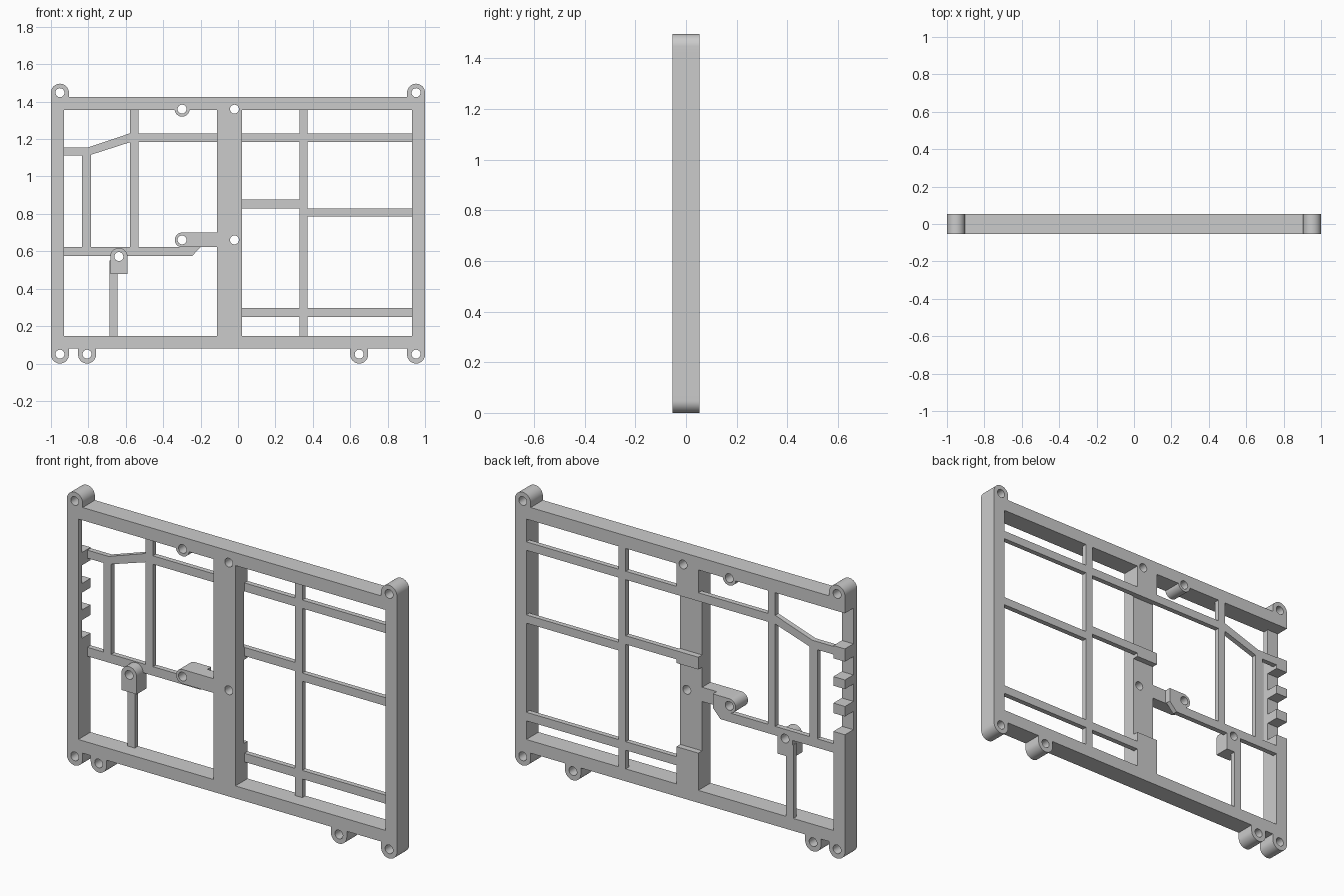
import bpy, bmesh, math

if "Cube" in bpy.data.objects:
    bpy.data.objects.remove(bpy.data.objects["Cube"])

FRONT, BACK = -0.053, 0.053
RAIL = 0.025          # front plane of the thin rails
HOLE_R = 0.024


def prism(name, pts, y0=FRONT, y1=BACK):
    """Extrude an x/z outline from y0 to y1."""
    bm = bmesh.new()
    face = bm.faces.new([bm.verts.new((x, y0, z)) for x, z in pts])
    ext = bmesh.ops.extrude_face_region(bm, geom=[face])
    for v in ext["geom"]:
        if isinstance(v, bmesh.types.BMVert):
            v.co.y = y1
    bmesh.ops.recalc_face_normals(bm, faces=bm.faces)
    me = bpy.data.meshes.new(name)
    bm.to_mesh(me)
    bm.free()
    ob = bpy.data.objects.new(name, me)
    bpy.context.collection.objects.link(ob)
    return ob


def box(name, x0, x1, z0, z1, y0=FRONT, y1=BACK):
    return prism(name, [(x0, z0), (x1, z0), (x1, z1), (x0, z1)], y0, y1)


def arc(cx, cz, r, a0, a1, n=24):
    return [(cx + r * math.cos(math.radians(a0 + (a1 - a0) * i / n)),
             cz + r * math.sin(math.radians(a0 + (a1 - a0) * i / n))) for i in range(n + 1)]


def combine(target, tool, op):
    """Apply a boolean and drop the tool."""
    mod = target.modifiers.new("b", 'BOOLEAN')
    mod.operation, mod.object, mod.solver = op, tool, 'EXACT'
    dg = bpy.context.evaluated_depsgraph_get()
    me = bpy.data.meshes.new_from_object(target.evaluated_get(dg))
    target.modifiers.clear()
    target.data = me
    bpy.data.objects.remove(tool)


# Outer frame: solid slab with the inside opened
frame = box("panel_frame", -1, 1, 0.08, 1.425)
combine(frame, box("opening", -0.93, 0.93, 0.148, 1.355, -0.2, 0.2), 'DIFFERENCE')

# Left bar recesses, leaving teeth at the back
for z0, z1 in [(0.69, 0.79), (0.845, 0.94), (0.99, 1.09), (1.16, 1.355)]:
    combine(frame, box("recess", -1.1, -0.9, z0, z1, -0.02, 0.2), 'DIFFERENCE')

parts = []
# Screw tabs: half-round ends above and below the frame
holes = []
for x in (-0.952, 0.952):
    parts.append(prism("top_tab", arc(x, 1.448, 0.048, 0, 180) + [(x - 0.048, 1.40), (x + 0.048, 1.40)]))
    holes.append((x, 1.448))
for x in (-0.952, -0.807, 0.648, 0.952):
    parts.append(prism("bottom_tab", arc(x, 0.048, 0.048, 180, 360) + [(x + 0.048, 0.11), (x - 0.048, 0.11)]))
    holes.append((x, 0.05))

# Small boss under the top bar
parts.append(prism("top_boss", arc(-0.299, 1.36, 0.04, 180, 360) + [(-0.259, 1.39), (-0.339, 1.39)]))

# Centre post, thinner with full-depth pads at the back
parts.append(box("centre_post", -0.112, 0.021, 0.12, 1.39, FRONT, 0.02))
for z0, z1 in [(0.12, 0.352), (0.81, 0.877), (1.184, 1.39)]:
    parts.append(box("post_pad", -0.112, 0.021, z0, z1, 0.0, BACK))

# Arm from post to its boss, boss carries down to the lower rail
parts.append(prism("arm", arc(-0.299, 0.661, 0.039, 90, 270) + [(-0.09, 0.622), (-0.09, 0.70)], FRONT, 0.02))
parts.append(prism("arm_boss", arc(-0.299, 0.661, 0.039, 90, 270) + [(-0.20, 0.622), (-0.20, 0.70)]))

# Right-hand rails
for n, x0, x1, z0, z1 in [("upper_rail", 0.0, 0.95, 1.184, 1.23),
                          ("middle_rail_inner", 0.0, 0.35, 0.83, 0.877),
                          ("middle_rail_outer", 0.35, 0.95, 0.785, 0.83),
                          ("lower_rail", 0.0, 0.95, 0.25, 0.297),
                          ("upright", 0.328, 0.372, 0.12, 1.38)]:
    parts.append(box(n, x0, x1, z0, z1, RAIL))

# Left-hand rails
parts.append(prism("bent_rail", [(-0.95, 1.111), (-0.802, 1.111), (-0.575, 1.184), (-0.09, 1.184),
                                 (-0.09, 1.23), (-0.58, 1.23), (-0.802, 1.155), (-0.95, 1.155)], RAIL))
parts.append(prism("left_lower_rail", [(-0.95, 0.574), (-0.246, 0.574), (-0.20, 0.623), (-0.95, 0.623)], RAIL))
for x0, x1, z0, z1 in [(-0.833, -0.786, 0.6, 1.13), (-0.577, -0.533, 0.6, 1.38), (-0.687, -0.643, 0.12, 0.55)]:
    parts.append(box("left_upright", x0, x1, z0, z1, RAIL))

# Raised boss on the short upright
parts.append(prism("lower_boss", arc(-0.637, 0.572, 0.046, 0, 180) + [(-0.683, 0.478), (-0.591, 0.478)], -0.033, BACK))

for p in parts:
    combine(frame, p, 'UNION')

# Screw holes
holes += [(-0.299, 1.36), (-0.019, 1.36), (-0.019, 0.661), (-0.299, 0.661), (-0.637, 0.572)]
for x, z in holes:
    combine(frame, prism("hole", arc(x, z, HOLE_R, 0, 345, 23), -0.2, 0.2), 'DIFFERENCE')

bpy.context.view_layer.objects.active = frame
frame.select_set(True)
bpy.ops.object.shade_smooth_by_angle(angle=math.radians(30))
